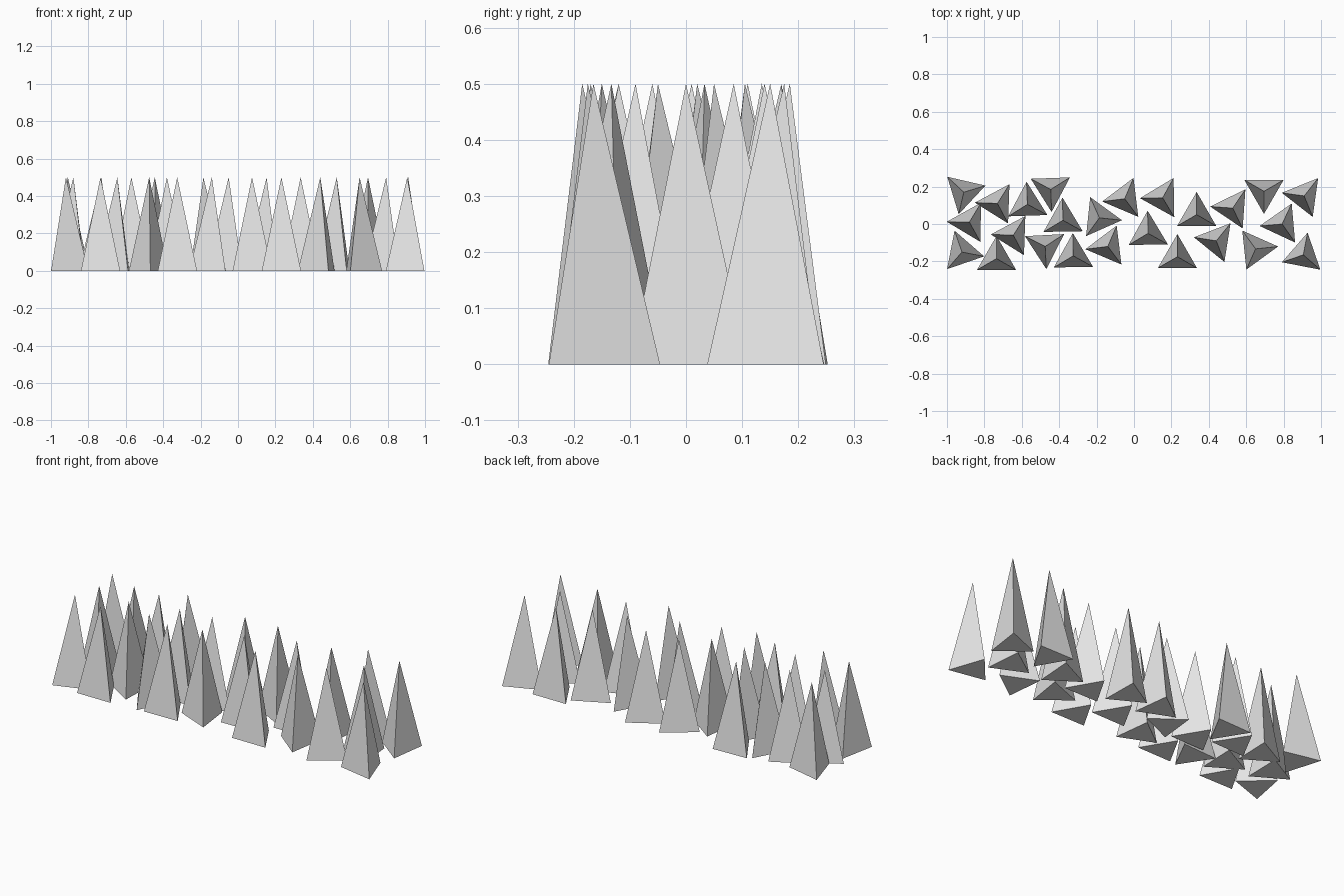
import bpy
from math import radians

cube = bpy.data.objects.get("Cube")
if cube:
    bpy.data.objects.remove(cube, do_unlink=True)

RADIUS, HEIGHT = 0.121, 0.5

grey = bpy.data.materials.new("light_grey")
grey.use_nodes = True
grey.diffuse_color = (0.8, 0.8, 0.8, 1)
grey.node_tree.nodes["Principled BSDF"].inputs["Base Color"].default_value = (0.8, 0.8, 0.8, 1)

# Scattered spikes: centre x, centre y, direction of one base corner in degrees
SPIKES = [
    (-.91, .17, 137), (-.73, .11, 178), (-.88, .01, 179), (-.92, -.15, 109),
    (-.735, -.185, 90), (-.645, -.06, 178), (-.57, .105, 92), (-.445, .185, 32),
    (-.475, -.12, 33), (-.38, .02, 91), (-.325, -.17, 91), (-.185, .033, 114),
    (-.05, .135, 67), (-.14, -.12, 67), (.075, -.05, 91), (.153, .14, 61),
    (.232, -.175, 90), (.335, .05, 90), (.44, -.09, 51), (.528, .085, 56),
    (.695, .175, 30), (.65, -.133, 126), (.792, 0, 65), (.91, .15, 52),
    (.905, -.165, 79),
]


def add_spike(index, x, y, angle):
    """Three-sided pyramid standing on the ground."""
    bpy.ops.mesh.primitive_cone_add(vertices=3, radius1=RADIUS, radius2=0,
                                    depth=HEIGHT, location=(x, y, HEIGHT / 2))
    spike = bpy.context.object
    spike.name = f"spike_{index:02d}"
    # The cone's first corner points along +y
    spike.rotation_euler.z = radians(angle - 90)
    spike.data.materials.append(grey)


for i, (x, y, angle) in enumerate(SPIKES, 1):
    add_spike(i, x, y, angle)
